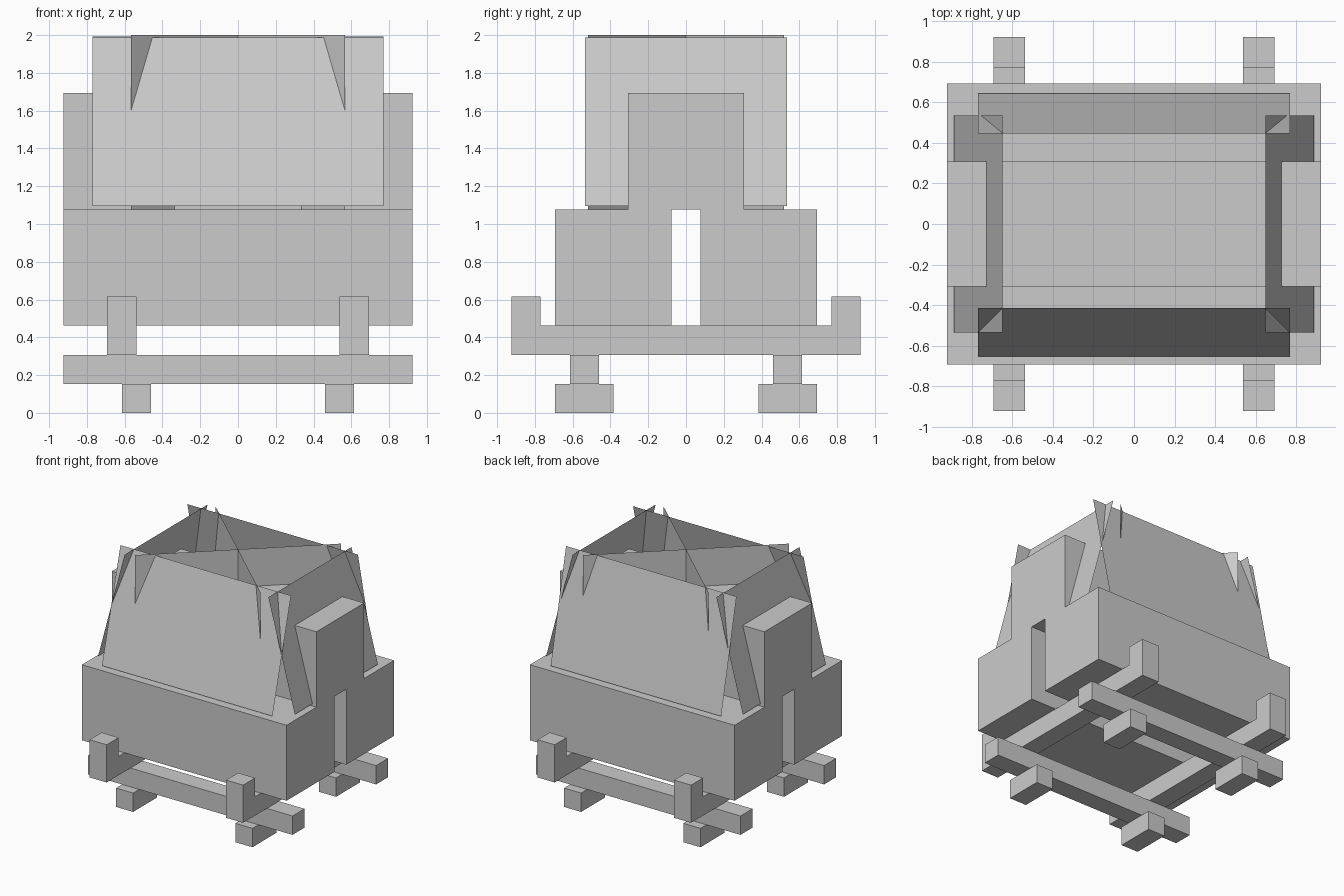
import bpy
from math import radians, sin, cos

if "Cube" in bpy.data.objects:
    bpy.data.objects.remove(bpy.data.objects["Cube"])

U = 2 / 13  # one modelling unit of the blocky grid


def mesh_object(name, verts, faces):
    mesh = bpy.data.meshes.new(name)
    mesh.from_pydata(verts, [], faces)
    obj = bpy.data.objects.new(name, mesh)
    bpy.context.collection.objects.link(obj)
    return obj


def box(name, centre, size):
    """Box with centre and size in grid units."""
    (cx, cy, cz), (sx, sy, sz) = centre, size
    verts = [((cx + i * sx / 2) * U, (cy + j * sy / 2) * U, (cz + k * sz / 2) * U)
             for k in (-1, 1) for j in (-1, 1) for i in (-1, 1)]
    faces = [(0, 2, 3, 1), (4, 5, 7, 6), (0, 1, 5, 4),
             (2, 6, 7, 3), (0, 4, 6, 2), (1, 3, 7, 5)]
    return mesh_object(name, verts, faces)


def sheet(name, a, b, c, d):
    return mesh_object(name, [a, b, c, d], [(0, 1, 2, 3)])


# Rack: feet, long rails, cross rails and end posts
for sy in (-1, 1):
    box("long_rail", (0, 3.5 * sy, 1.5), (12, 1, 1))
    for sx in (-1, 1):
        box("foot", (3.5 * sx, 3.5 * sy, 0.5), (1, 2, 1))
        box("end_post", (4 * sx, 5.5 * sy, 3.5), (1, 1, 1))
for sx in (-1, 1):
    box("cross_rail", (4 * sx, 0, 2.5), (1, 12, 1))

# Three stacked square logs
box("front_log", (0, -2.5, 5), (12, 4, 4))
box("back_log", (0, 2.5, 5), (12, 4, 4))
box("top_log", (0, 0, 9), (12, 4, 4))

# Inward-leaning sheets around the top log
MID_Z, HALF = 10.02 * U, 3 * U


def leaning(name, axis, side, half_width, offset, tilt):
    run, rise = HALF * sin(radians(tilt)), HALF * cos(radians(tilt))
    low, high = side * (offset + run), side * (offset - run)
    corners = [(-half_width, low, -rise), (half_width, low, -rise),
               (half_width, high, rise), (-half_width, high, rise)]
    pts = [(w, o, MID_Z + z) if axis == "y" else (o, w, MID_Z + z)
           for w, o, z in corners]
    # keep the normals facing outwards
    if (axis == "y") == (side > 0):
        pts.reverse()
    sheet(name, *pts)


leaning("front_sheet", "y", -1, 5 * U, 0.535, 15)
leaning("back_sheet", "y", 1, 5 * U, 0.546, 12.4)
leaning("left_sheet", "x", -1, 3.48 * U, 0.768, 15)
leaning("right_sheet", "x", 1, 3.48 * U, 0.768, 15)

# Two upright sheets crossing on the diagonals
for s in (-1, 1):
    x, y = 0.566, 0.519 * s
    sheet("diagonal_sheet", (-x, -y, 7 * U), (x, y, 7 * U),
          (x, y, 13 * U), (-x, -y, 13 * U))
